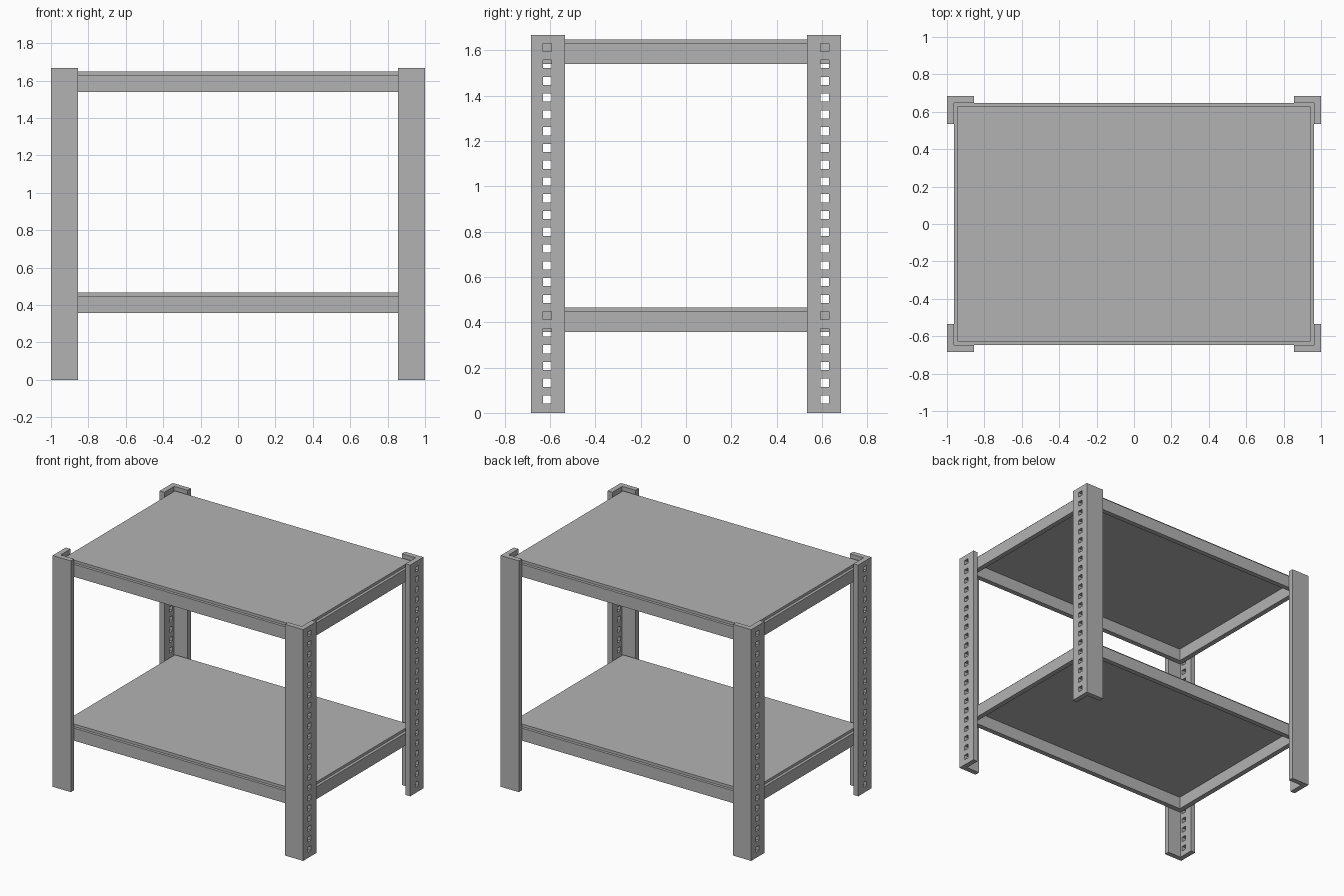
import bpy
import bmesh

if "Cube" in bpy.data.objects:
    bpy.data.objects.remove(bpy.data.objects["Cube"], do_unlink=True)

GREY = (0.45, 0.45, 0.45, 1)
steel = bpy.data.materials.new("grey_steel")
steel.use_nodes = True
steel.diffuse_color = GREY
steel.node_tree.nodes["Principled BSDF"].inputs["Base Color"].default_value = GREY

HEIGHT = 1.668
HALF_X, HALF_Y = 1.0, 0.685
THICK = 0.037
FRAME_X, FRAME_Y = HALF_X - THICK, HALF_Y - THICK
LIP = 0.02


def make_object(name, bm):
    mesh = bpy.data.meshes.new(name)
    bm.to_mesh(mesh)
    bm.free()
    mesh.materials.append(steel)
    obj = bpy.data.objects.new(name, mesh)
    bpy.context.collection.objects.link(obj)
    return obj


# Slotted angle posts: an L-shaped sheet with a column of holes, then thickened
def make_posts():
    holes = 22
    pitch, first, half = 0.074, 0.059, 0.018
    levels = [0]
    for i in range(holes):
        levels += [first + i * pitch - half, first + i * pitch + half]
    levels.append(HEIGHT)
    profile = [(0.855, HALF_Y), (HALF_X, HALF_Y), (HALF_X, 0.63),
               (HALF_X, 0.594), (HALF_X, 0.535)]
    bm = bmesh.new()
    rows = [[bm.verts.new((x, y, z)) for x, y in profile] for z in levels]
    for r in range(len(rows) - 1):
        for c in range(len(profile) - 1):
            if c == 2 and r % 2 == 1:
                continue
            low, high = rows[r], rows[r + 1]
            # wound so the normals point out of the corner
            bm.faces.new((low[c + 1], low[c], high[c], high[c + 1]))
    bm.normal_update()
    obj = make_object("corner_posts", bm)
    solid = obj.modifiers.new("thickness", 'SOLIDIFY')
    solid.thickness = THICK
    solid.offset = -1
    solid.use_even_offset = True
    mirror = obj.modifiers.new("four_corners", 'MIRROR')
    mirror.use_axis = (True, True, False)
    mirror.use_mirror_merge = False


# Open rectangular rim under each shelf
def make_frame(name, bottom, top):
    bm = bmesh.new()
    corners = [(-1, -1), (1, -1), (1, 1), (-1, 1)]

    def ring(inset, z):
        return [bm.verts.new((sx * (FRAME_X - inset), sy * (FRAME_Y - inset), z))
                for sx, sy in corners]

    loops = [ring(0, bottom), ring(0, top), ring(THICK, top), ring(THICK, bottom)]
    for k in range(4):
        a, b = loops[k], loops[(k + 1) % 4]
        for i in range(4):
            j = (i + 1) % 4
            bm.faces.new((a[i], a[j], b[j], b[i]))
    bmesh.ops.recalc_face_normals(bm, faces=bm.faces[:])
    make_object(name, bm)


# Flat shelf panel resting on the rim
def make_board(name, bottom, top):
    bm = bmesh.new()
    bmesh.ops.create_cube(bm, size=2)
    for v in bm.verts:
        v.co.x *= FRAME_X - LIP
        v.co.y *= FRAME_Y - LIP
        v.co.z = top if v.co.z > 0 else bottom
    make_object(name, bm)


make_posts()
for label, base in (("lower", 0.357), ("upper", 1.539)):
    make_frame(label + "_shelf_frame", base, base + 0.09)
    make_board(label + "_shelf_board", base + 0.09, base + 0.109)
